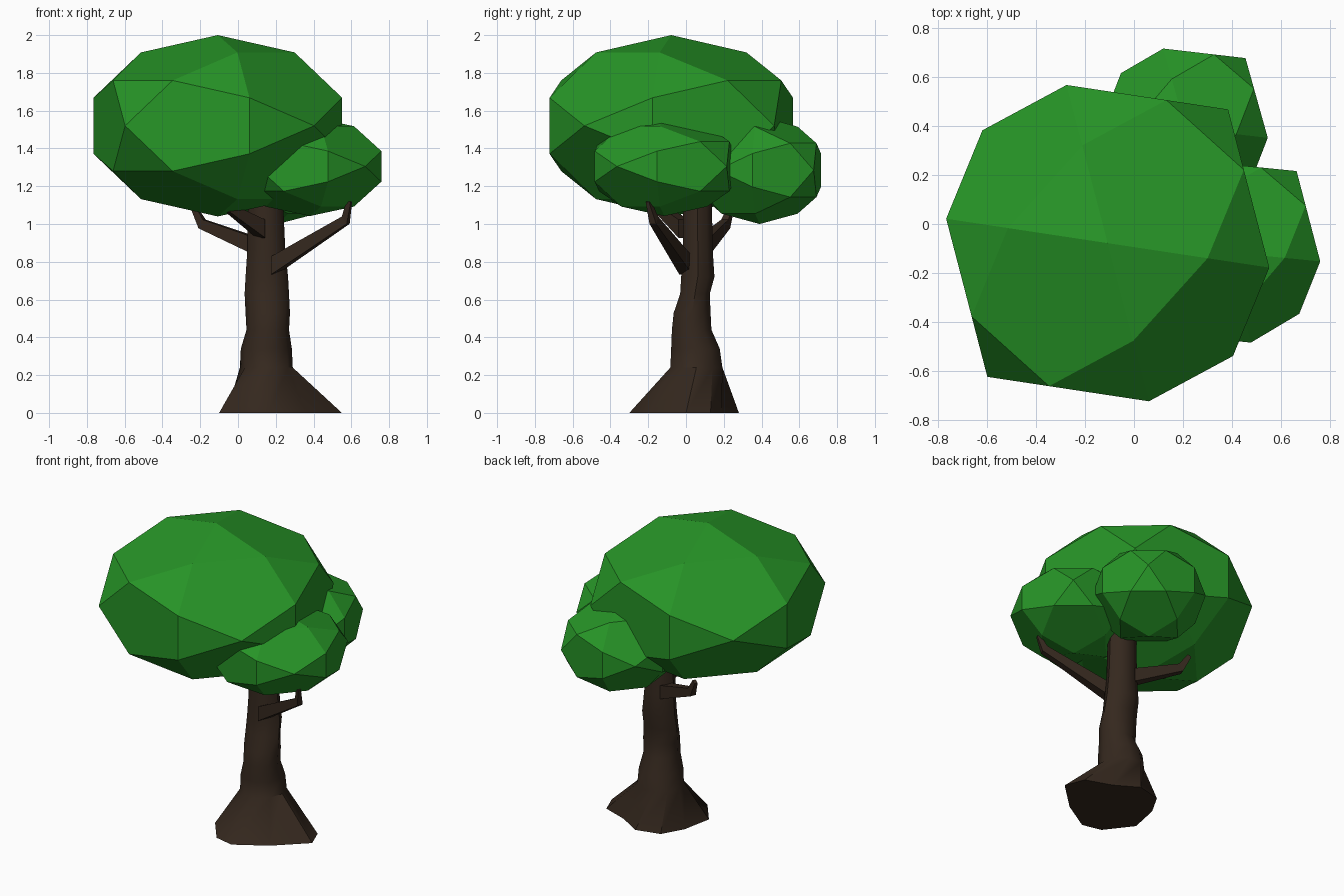
import bpy, bmesh
from math import sin, cos, tau, radians
from itertools import product
from mathutils import Vector

if "Cube" in bpy.data.objects:
    bpy.data.objects.remove(bpy.data.objects["Cube"])


def material(name, color):
    m = bpy.data.materials.new(name)
    m.diffuse_color = color
    m.use_nodes = True
    m.node_tree.nodes["Principled BSDF"].inputs["Base Color"].default_value = m.diffuse_color
    return m


GREEN = material("leaf_green", (0.02, 0.30, 0.02, 1))
BROWN = material("bark_brown", (0.035, 0.021, 0.013, 1))


def finish(name, bm, mat):
    bmesh.ops.recalc_face_normals(bm, faces=bm.faces[:])
    me = bpy.data.meshes.new(name)
    bm.to_mesh(me)
    bm.free()
    me.materials.append(mat)
    ob = bpy.data.objects.new(name, me)
    bpy.context.collection.objects.link(ob)
    return ob


def skin(bm, rings):
    # bridge consecutive closed rings and cap both ends
    vs = [[bm.verts.new(p) for p in r] for r in rings]
    n = len(vs[0])
    for a, b in zip(vs, vs[1:]):
        for i in range(n):
            j = (i + 1) % n
            bm.faces.new((a[i], a[j], b[j], b[i]))
    bm.faces.new(vs[0][::-1])
    bm.faces.new(vs[-1])


# Leaf clumps: stretched icosidodecahedra (pentagons and triangles)
def leaf_clump(name, center, scale, angle):
    bm = bmesh.new()
    base = (0.309, 0.5, 0.809)
    pts = set()
    for k in range(3):
        for s in product((-1, 1), repeat=3):
            pts.add(tuple(s[i] * base[(i + k) % 3] for i in range(3)))
        for s in (-1, 1):
            pts.add(tuple(float(s) if i == k else 0.0 for i in range(3)))
    for p in sorted(pts):
        bm.verts.new(p)
    bmesh.ops.convex_hull(bm, input=bm.verts[:])
    bmesh.ops.dissolve_limit(bm, angle_limit=radians(5),
                             verts=bm.verts[:], edges=bm.edges[:])
    ob = finish(name, bm, GREEN)
    ob.location, ob.scale = center, scale
    ob.rotation_euler.z = radians(angle)


leaf_clump("main_canopy", (-0.107, -0.078, 1.52), (0.733, 0.687, 0.48), 48)
leaf_clump("right_canopy", (0.38, -0.115, 1.305), (0.435, 0.386, 0.263), 49.5)
leaf_clump("back_canopy", (0.21, 0.39, 1.285), (0.376, 0.346, 0.285), 49.5)

# Trunk: flared root outline, then oval rings (z, x range, y range)
roots = [(0.55, 0.0), (0.50, 0.13), (0.33, 0.19), (0.18, 0.28), (0.02, 0.24),
         (-0.06, 0.10), (-0.10, -0.10), (0.03, -0.27), (0.16, -0.30), (0.36, -0.18)]
sections = [
    (0.24, 0.01, 0.29, -0.09, 0.20), (0.34, 0.015, 0.285, -0.085, 0.185),
    (0.44, 0.045, 0.27, -0.08, 0.14), (0.53, 0.04, 0.275, -0.07, 0.135),
    (0.63, 0.035, 0.27, -0.035, 0.13), (0.72, 0.04, 0.265, -0.03, 0.155),
    (0.87, 0.05, 0.25, -0.02, 0.145), (1.20, 0.055, 0.235, -0.02, 0.14)]
rings = [[(x, y, 0) for x, y in roots]]
for z, x0, x1, y0, y1 in sections:
    rings.append([((x0 + x1) / 2 + (x1 - x0) / 2 * cos(tau * i / 10),
                   (y0 + y1) / 2 + (y1 - y0) / 2 * sin(tau * i / 10), z)
                  for i in range(10)])
bm = bmesh.new()
skin(bm, rings)
trunk = finish("trunk", bm, BROWN)
bpy.context.view_layer.objects.active = trunk
trunk.select_set(True)
bpy.ops.object.shade_smooth_by_angle(angle=radians(40))


# Branches: tapered square tubes with an upturned tip
def branch(name, path, radii):
    bm = bmesh.new()
    pts = [Vector(p) for p in path]
    flat = pts[1] - pts[0]
    flat.z = 0
    side = flat.normalized().cross(Vector((0, 0, 1)))
    rings = []
    for i, (p, r) in enumerate(zip(pts, radii)):
        t = (pts[min(i + 1, len(pts) - 1)] - pts[max(i - 1, 0)]).normalized()
        up = Vector((0, 0, 1)) if i == 0 else side.cross(t)
        rings.append([p + side * r * a + up * r * b
                      for a, b in ((-.8, -1), (.8, -1), (.8, 1), (-.8, 1))])
    skin(bm, rings)
    finish(name, bm, BROWN)


branch("right_branch", [(0.19, 0.0, 0.78), (0.57, -0.17, 1.02), (0.59, -0.20, 1.12)],
       (0.048, 0.024, 0.012))
branch("left_branch", [(0.13, 0.08, 0.87), (-0.19, 0.21, 1.0), (-0.235, 0.24, 1.09)],
       (0.048, 0.026, 0.014))
branch("front_branch", [(0.12, -0.01, 0.975), (-0.04, -0.14, 1.08), (-0.06, -0.16, 1.18)],
       (0.048, 0.024, 0.012))
